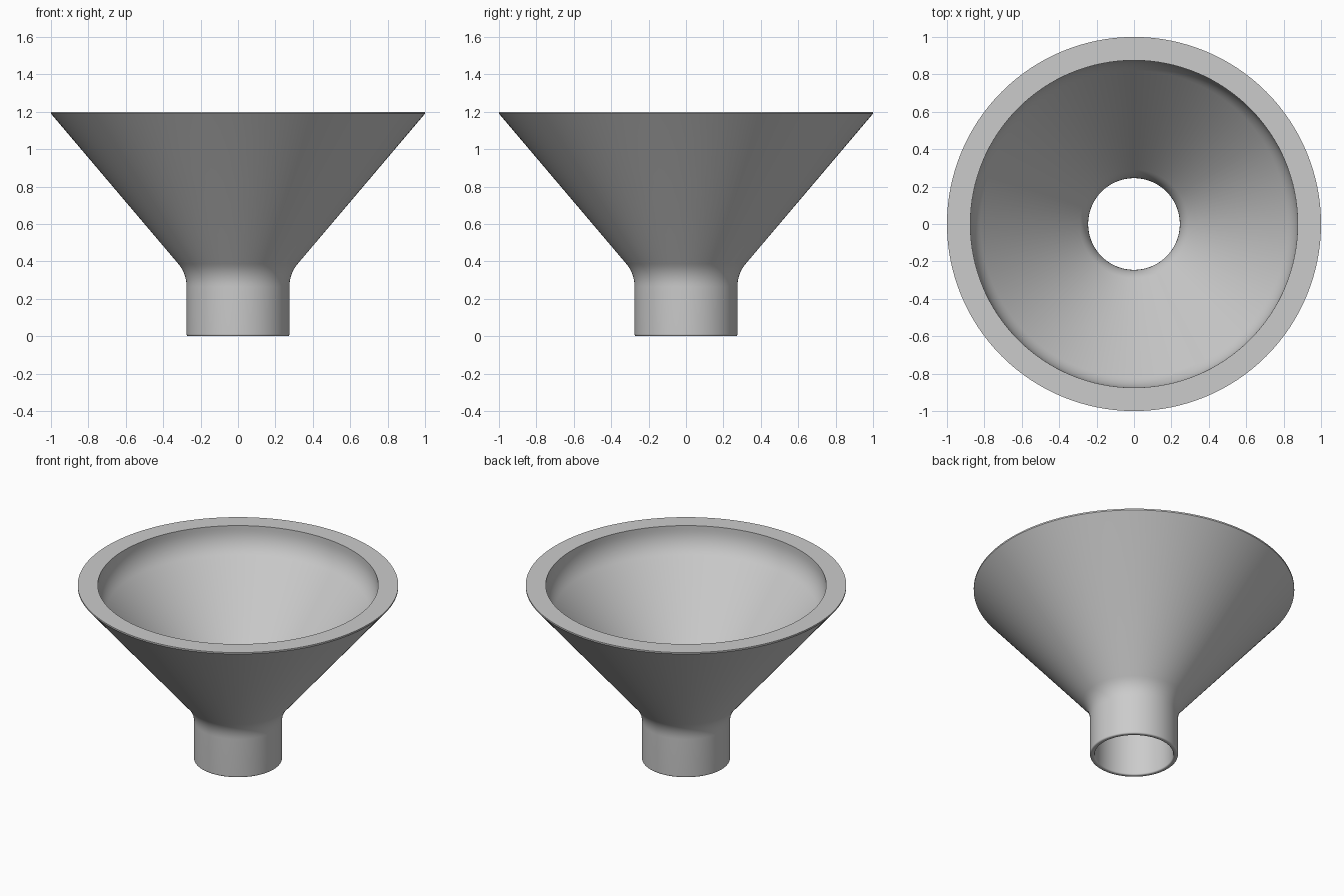
import bpy
import bmesh
import math
from mathutils import Vector

if "Cube" in bpy.data.objects:
    bpy.data.objects.remove(bpy.data.objects["Cube"], do_unlink=True)

SIDES = 128


def make_material(name, color):
    mat = bpy.data.materials.new(name)
    mat.use_nodes = True
    mat.diffuse_color = color
    mat.node_tree.nodes["Principled BSDF"].inputs["Base Color"].default_value = color
    return mat


def rounded(points, steps=8):
    """Closed profile of (radius, height, corner cut) with rounded corners."""
    path = []
    for i, (r, z, cut) in enumerate(points):
        corner = Vector((r, z))
        if cut == 0:
            path.append(corner)
            continue
        before = Vector(points[i - 1][:2])
        after = Vector(points[(i + 1) % len(points)][:2])
        a = corner + (before - corner).normalized() * cut
        b = corner + (after - corner).normalized() * cut
        for s in range(steps + 1):
            t = s / steps
            path.append(a * (1 - t) ** 2 + corner * 2 * t * (1 - t) + b * t ** 2)
    return path


def lathe(name, path, mat):
    bm = bmesh.new()
    rings = []
    for p in path:
        rings.append([bm.verts.new((p.x * math.cos(a), p.x * math.sin(a), p.y))
                      for a in (math.tau * k / SIDES for k in range(SIDES))])
    for i, ring in enumerate(rings):
        above = rings[(i + 1) % len(rings)]
        for k in range(SIDES):
            n = (k + 1) % SIDES
            bm.faces.new((ring[k], ring[n], above[n], above[k]))
    bmesh.ops.recalc_face_normals(bm, faces=bm.faces)
    mesh = bpy.data.meshes.new(name)
    bm.to_mesh(mesh)
    bm.free()
    mesh.materials.append(mat)
    obj = bpy.data.objects.new(name, mesh)
    bpy.context.collection.objects.link(obj)
    bpy.context.view_layer.objects.active = obj
    obj.select_set(True)
    bpy.ops.object.shade_smooth_by_angle(angle=math.radians(35))
    obj.select_set(False)
    return obj


grey = make_material("plain grey", (0.6, 0.6, 0.6, 1))

# Spout and cone as one shell: outside upward, flat rim, inside downward
profile = [
    (0.275, 0.0, 0.012),
    (0.275, 0.335, 0.07),
    (1.0, 1.19, 0),
    (1.0, 1.2, 0),
    (0.875, 1.2, 0),
    (0.875, 1.09, 0.085),
    (0.245, 0.347, 0.07),
    (0.245, 0.0, 0.012),
]
lathe("funnel", rounded(profile), grey)
